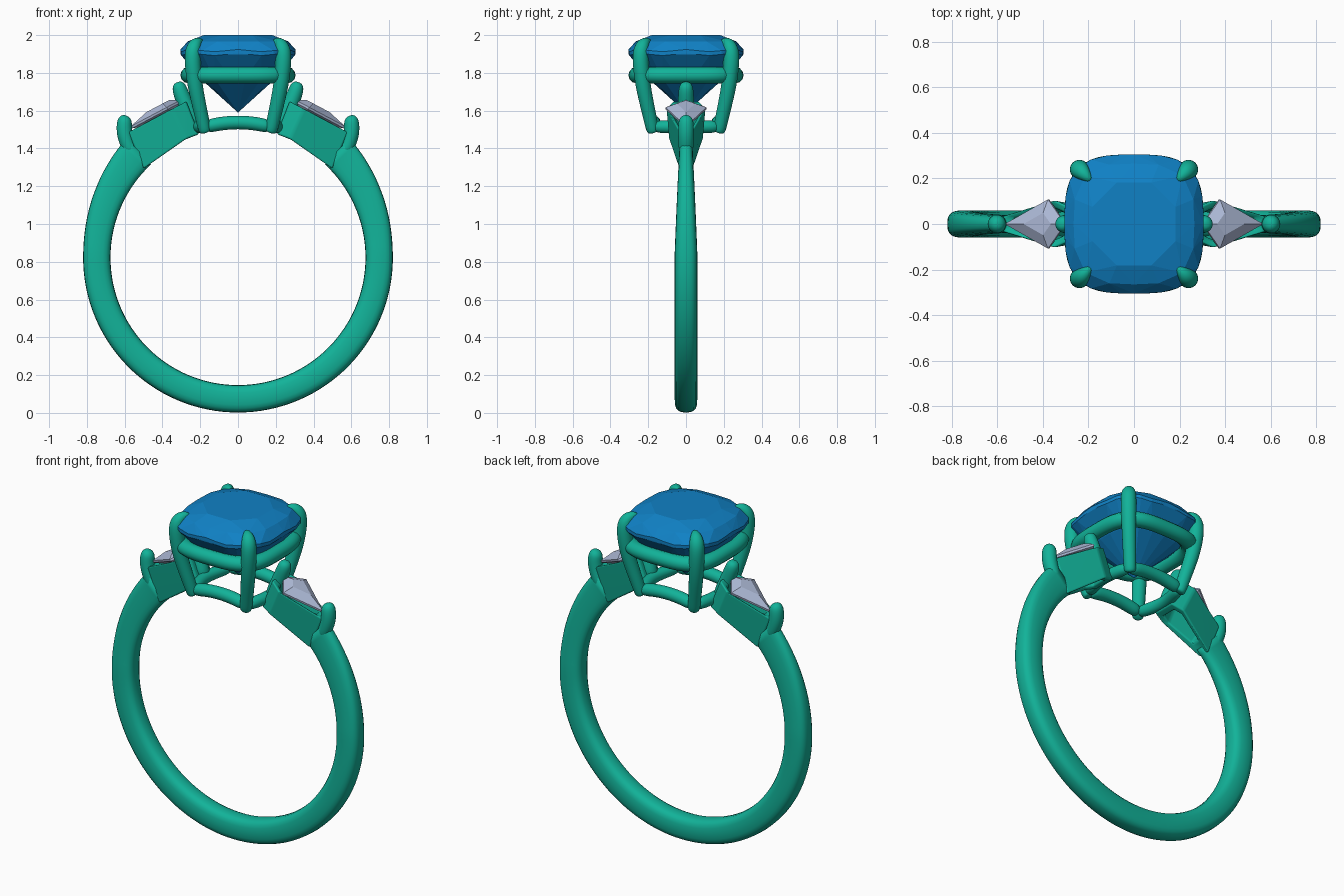
import bpy, bmesh
from math import sin, cos, pi, radians
from mathutils import Vector

if "Cube" in bpy.data.objects:
    bpy.data.objects.remove(bpy.data.objects["Cube"])


def material(name, color):
    m = bpy.data.materials.new(name)
    m.diffuse_color = (*color, 1)
    m.use_nodes = True
    m.node_tree.nodes["Principled BSDF"].inputs["Base Color"].default_value = m.diffuse_color
    return m


METAL = material("teal_metal", (0.006, 0.45, 0.32))
BLUE = material("blue_gem", (0.005, 0.22, 0.56))
PALE = material("pale_gem", (0.42, 0.49, 0.68))


def finish(bm, name, mat, smooth=True, subsurf=0):
    bmesh.ops.recalc_face_normals(bm, faces=bm.faces)
    me = bpy.data.meshes.new(name)
    bm.to_mesh(me)
    bm.free()
    me.materials.append(mat)
    for p in me.polygons:
        p.use_smooth = smooth
    ob = bpy.data.objects.new(name, me)
    bpy.context.collection.objects.link(ob)
    if subsurf:
        s = ob.modifiers.new("round", 'SUBSURF')
        s.levels = s.render_levels = subsurf
    return ob


def loft(name, rings, closed=False, subsurf=0):
    """Skin a list of equal-length point rings; cap the ends if open."""
    bm = bmesh.new()
    vs = [[bm.verts.new(p) for p in r] for r in rings]
    n = len(vs[0])
    pairs = list(zip(vs, vs[1:])) + ([(vs[-1], vs[0])] if closed else [])
    for a, b in pairs:
        for i in range(n):
            j = (i + 1) % n
            bm.faces.new((a[i], a[j], b[j], b[i]))
    if not closed:
        bm.faces.new(vs[0])
        bm.faces.new(vs[-1])
    return finish(bm, name, METAL, True, subsurf)


def tube(name, path, radii, side, n=8):
    """Rounded rod along a planar path; side is the normal of that plane."""
    pts = [Vector(p) for p in path]
    side = Vector(side).normalized()
    rings = []
    for i, p in enumerate(pts):
        t = (pts[min(i + 1, len(pts) - 1)] - pts[max(i - 1, 0)]).normalized()
        up = t.cross(side).normalized()
        r = radii[i] * 1.1
        rings.append([p + r * (cos(2 * pi * k / n) * side + sin(2 * pi * k / n) * up)
                      for k in range(n)])
    return loft(name, rings, subsurf=2)


def gem(name, points, mat):
    """Flat-faceted stone as the hull of its facet corners."""
    bm = bmesh.new()
    for p in points:
        bm.verts.new(p)
    res = bmesh.ops.convex_hull(bm, input=bm.verts)
    junk = [v for v in set(res["geom_interior"] + res["geom_unused"])
            if isinstance(v, bmesh.types.BMVert)]
    bmesh.ops.delete(bm, geom=junk, context='VERTS')
    bmesh.ops.dissolve_limit(bm, angle_limit=radians(1), verts=bm.verts, edges=bm.edges)
    return finish(bm, name, mat, False)


def power(c, e):
    return abs(c) ** e * (1 if c >= 0 else -1)


def cushion(r, a, n=3.2):
    """Point on a cushion outline of half-width r."""
    k = (abs(cos(a)) ** n + abs(sin(a)) ** n) ** (-1 / n)
    return r * k * cos(a), r * k * sin(a)


# band: open hoop that narrows in depth and flares at the shoulders
CZ, RI = 0.822, 0.675
rings = []
for i in range(97):
    phi = radians(-137 + 274 * i / 96)
    s = max(0, (abs(phi) - radians(92)) / radians(45))
    ro = 0.82 + 0.045 * s ** 1.5
    w = 0.06 - 0.022 * min(1, s * 1.1)
    mid, half = (ro + RI) / 2, (ro - RI) / 2
    ring = []
    for k in range(20):
        a = 2 * pi * k / 20
        r = mid + half * power(cos(a), 0.7)
        ring.append((r * sin(phi), w * power(sin(a), 0.7), CZ - r * cos(phi)))
    rings.append(ring)
loft("band", rings)

# gallery rail: cushion-shaped ring under the main stone
rings = []
for i in range(64):
    a = 2 * pi * i / 64
    ring = []
    for k in range(12):
        b = 2 * pi * k / 12
        x, y = cushion(0.263 + 0.042 * cos(b), a)
        ring.append((x, y, 1.788 + 0.043 * sin(b)))
    rings.append(ring)
loft("gallery_rail", rings, closed=True)

# four claws holding the main stone
claw = [(0.172, 1.485), (0.178, 1.50), (0.192, 1.57), (0.222, 1.70), (0.236, 1.80),
        (0.241, 1.88), (0.238, 1.93), (0.222, 1.962), (0.188, 1.972)]
claw_r = [0.028, 0.034, 0.036, 0.039, 0.042, 0.043, 0.041, 0.032, 0.012]
for sx in (-1, 1):
    for sy in (-1, 1):
        tube("claw", [(sx * s, sy * s, z) for s, z in claw], claw_r, (sx, -sy, 0))

# lower frame: arched bars joining the claw feet
for s in (-1, 1):
    tube("base_arch", [(x, s * 0.17, z) for x, z in
                       ((-0.18, 1.512), (-0.1, 1.532), (0, 1.54), (0.1, 1.532), (0.18, 1.512))],
         [0.036] * 5, (0, 1, 0))
    tube("base_side_bar", [(s * x, y, 1.515) for x, y in
                           ((0.175, -0.18), (0.2, -0.09), (0.215, 0), (0.2, 0.09), (0.175, 0.18))],
         [0.034] * 5, (0, 0, 1))

# main stone: table, crown, girdle, pavilion and culet corners
pts = [(0, 0, 1.59)]
for count, r, z, off in ((8, 0.185, 2.0, 0.5), (16, 0.265, 1.967, 0), (32, 0.305, 1.918, 0),
                         (32, 0.305, 1.898, 0), (16, 0.205, 1.775, 0.5)):
    for k in range(count):
        a = 2 * pi * (k + off) / count
        wave = 0.006 * cos(8 * a) if count == 32 else 0
        pts.append((*cushion(r, a), z + wave))
gem("main_stone", pts, BLUE)


def top_z(x):
    """Sloping plane of the side stones."""
    return 1.652 - (x - 0.3) * 0.53


for s in (-1, 1):
    # kite-shaped side stone
    kite = [(0.30, 0), (0.375, 0.108), (0.565, 0), (0.375, -0.108)]
    pts = []
    for scale, h in ((1, 0.006), (1, -0.006), (0.45, 0.034), (0.4, -0.045)):
        for x, y in kite:
            x = 0.39 + (x - 0.39) * scale
            pts.append((s * (x + 0.47 * h), y * scale, top_z(x) + 0.88 * h))
    gem("side_stone", pts, PALE)

    # hollow holder under the side stone, cut to the finger hole below
    upper = [(0.275, 0.07), (0.35, 0.105), (0.585, 0.032)]
    lower = [(0.205, 0.07), (0.275, 0.09), (0.50, 0.036)]

    def loop(pts, zfun, cx, k):
        full = pts + [(x, -y) for x, y in reversed(pts)]
        return [(s * (cx + (x - cx) * k), y * k, zfun(cx + (x - cx) * k)) for x, y in full]

    def low_z(x):
        return CZ + (0.685 ** 2 - x * x) ** 0.5

    holder = loft("side_holder", [loop(upper, lambda x: top_z(x) - 0.012, 0.39, 1),
                                  loop(lower, low_z, 0.32, 1),
                                  loop(lower, low_z, 0.32, 0.62),
                                  loop(upper, lambda x: top_z(x) - 0.03, 0.39, 0.72)], closed=True)
    b = holder.modifiers.new("soft_edges", 'BEVEL')
    b.width, b.segments = 0.012, 3
    b.limit_method, b.angle_limit = 'ANGLE', radians(30)
    holder.modifiers.new("clean_shading", 'WEIGHTED_NORMAL')

    # bead prongs at both ends of the side stone
    tube("outer_prong", [(s * x, 0, z) for x, z in
                         ((0.555, 1.36), (0.585, 1.42), (0.602, 1.48), (0.602, 1.535),
                          (0.598, 1.56), (0.592, 1.575))],
         [0.036, 0.04, 0.042, 0.041, 0.034, 0.015], (0, 1, 0))
    tube("inner_prong", [(s * x, 0, z) for x, z in
                         ((0.225, 1.5), (0.255, 1.58), (0.29, 1.66), (0.308, 1.71),
                          (0.315, 1.738), (0.32, 1.752))],
         [0.045, 0.045, 0.042, 0.04, 0.033, 0.015], (0, 1, 0))
